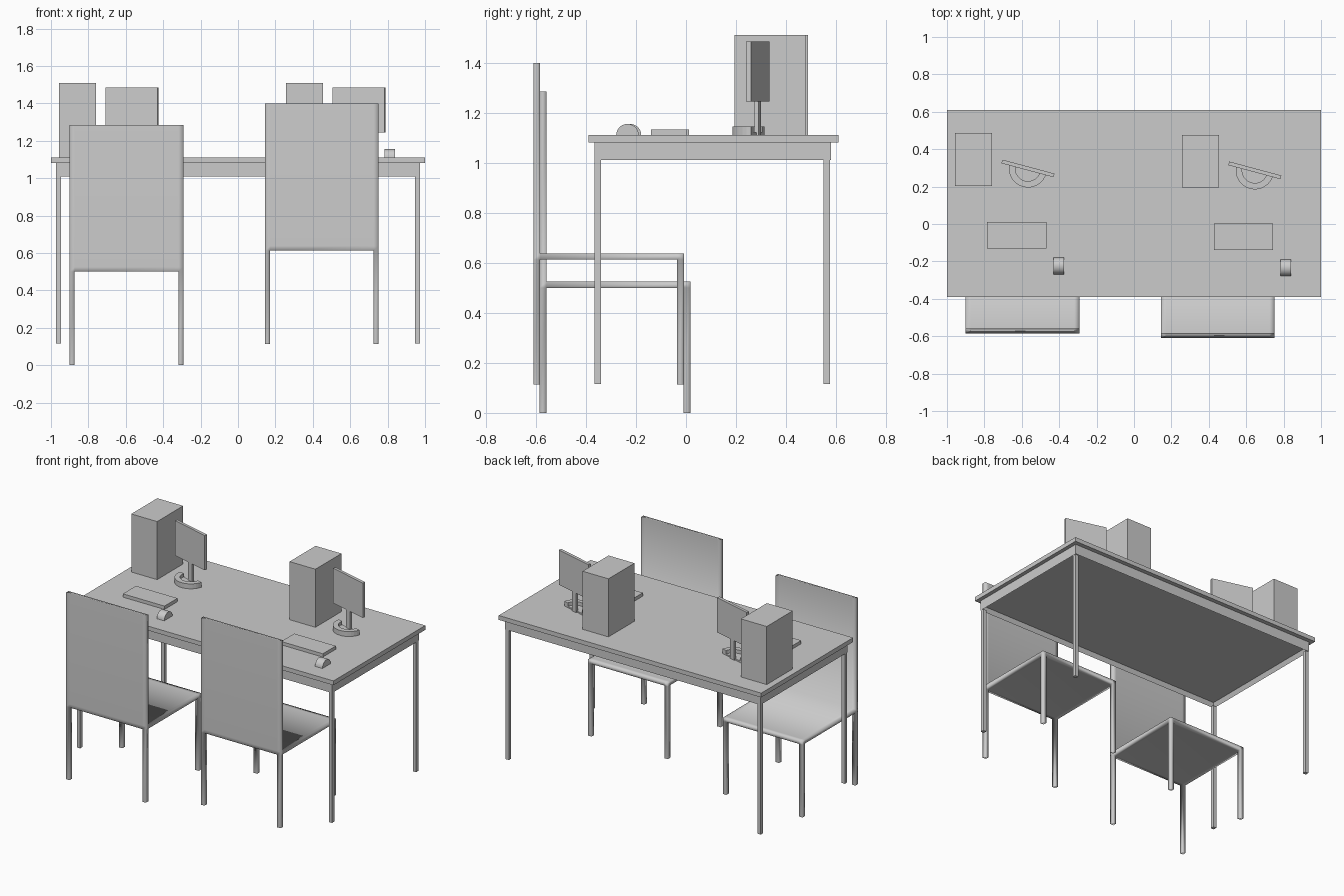
import bpy, bmesh, math
from mathutils import Matrix, Vector

cube = bpy.data.objects.get("Cube")
if cube:
    bpy.data.objects.remove(cube, do_unlink=True)

grey = bpy.data.materials.new("light grey")
grey.use_nodes = True
grey.diffuse_color = (0.6, 0.6, 0.6, 1)
grey.node_tree.nodes["Principled BSDF"].inputs["Base Color"].default_value = (0.6, 0.6, 0.6, 1)


def finish(name, bm, loc=(0, 0, 0), turn=0, smooth=False):
    bmesh.ops.recalc_face_normals(bm, faces=bm.faces)
    for f in bm.faces:
        f.smooth = smooth
    mesh = bpy.data.meshes.new(name)
    bm.to_mesh(mesh)
    bm.free()
    mesh.materials.append(grey)
    ob = bpy.data.objects.new(name, mesh)
    bpy.context.collection.objects.link(ob)
    ob.location = loc
    ob.rotation_euler.z = turn
    return ob


def add_box(bm, x, y, z):
    size = Matrix.Diagonal((x[1] - x[0], y[1] - y[0], z[1] - z[0], 1))
    mid = Vector((sum(x) / 2, sum(y) / 2, sum(z) / 2))
    bmesh.ops.create_cube(bm, size=1, matrix=Matrix.Translation(mid) @ size)


def box(name, x, y, z, loc=(0, 0, 0), turn=0):
    bm = bmesh.new()
    add_box(bm, x, y, z)
    return finish(name, bm, loc, turn)


def prism(name, outline, direction, loc, turn=0):
    bm = bmesh.new()
    face = bm.faces.new([bm.verts.new(p) for p in outline])
    ext = bmesh.ops.extrude_face_region(bm, geom=[face], use_keep_orig=True)
    verts = [g for g in ext["geom"] if isinstance(g, bmesh.types.BMVert)]
    bmesh.ops.translate(bm, verts=verts, vec=direction)
    return finish(name, bm, loc, turn)


def arc(radius, start, end, steps):
    angles = [start + (end - start) * i / steps for i in range(steps + 1)]
    return [(radius * math.cos(a), radius * math.sin(a)) for a in angles]


# Table: slab, apron box with a shallow recess underneath, and four legs
box("table_top", (-1, 1), (-0.39, 0.61), (1.08, 1.11))
bm = bmesh.new()
add_box(bm, (-0.973, 0.973), (-0.365, 0.58), (1.01, 1.08))
under = [f for f in bm.faces if f.calc_center_median().z < 1.02]
bmesh.ops.inset_region(bm, faces=under, thickness=0.02)
bmesh.ops.translate(bm, verts=under[0].verts, vec=(0, 0, 0.03))
finish("table_apron", bm)
for side, x in (("right", -0.972), ("left", 0.947)):
    for end, y in (("front", -0.365), ("back", 0.55)):
        box(f"table_leg_{end}_{side}", (x, x + 0.025), (y, y + 0.025), (0.115, 1.01))


# Chair: one welded, softly shaded mesh on a grid of cells
def chair(name, loc):
    w, d, t = 0.608, 0.602, 0.027
    xs, ys, zs = (0, t, w - t, w), (0, t, d - t, d), (0, 0.5, 0.525, 1.285)

    def solid(i, j, k):
        if k == 0:
            return i in (0, 2) and j in (0, 2)
        inside = 0 <= i <= 2 and 0 <= j <= 2
        return inside and (k == 1 or (k == 2 and j == 0))

    bm = bmesh.new()
    for i in range(3):
        for j in range(3):
            for k in range(3):
                if not solid(i, j, k):
                    continue
                for axis in range(3):
                    for s in (0, 1):
                        cell = [i, j, k]
                        cell[axis] += 2 * s - 1
                        if solid(*cell):
                            continue
                        corners = []
                        for a, b in ((0, 0), (1, 0), (1, 1), (0, 1)):
                            o = [a, b]
                            o.insert(axis, s)
                            corners.append(bm.verts.new((xs[i + o[0]], ys[j + o[1]], zs[k + o[2]])))
                        bm.faces.new(corners)
    bmesh.ops.remove_doubles(bm, verts=bm.verts, dist=0.0001)
    ob = finish(name, bm, loc, smooth=True)
    # Broad panels dominate the shading over thin edges
    ob.modifiers.new("soft_panels", "WEIGHTED_NORMAL").mode = "FACE_AREA"


chair("right_chair", (-0.9, -0.585, 0))
chair("left_chair", (0.144, -0.61, 0.113))


# Workstation: tower, monitor, keyboard and mouse
def workstation(side, dx, dy):
    loc = Vector((dx, dy, 1.11))
    box(side + "_tower", (-0.956, -0.759), (0.204, 0.487), (0, 0.4), loc)
    box(side + "_keyboard", (-0.786, -0.469), (-0.13, 0.012), (0, 0.023), loc)

    turn = math.radians(-15)
    stand = loc + Vector((-0.567, 0.297, 0))
    box(side + "_screen", (-0.144, 0.144), (-0.01, 0.01), (0.135, 0.375), stand, turn)
    box(side + "_screen_post", (-0.02, 0.02), (-0.008, 0.008), (0, 0.14), stand, turn)
    outer, inner = arc(0.102, math.pi, 2 * math.pi, 16), arc(0.068, 2 * math.pi, math.pi, 16)
    prism(side + "_stand_ring", [(x, y, 0) for x, y in outer + inner], (0, 0, 0.034), stand, turn)
    prism(side + "_stand_plate", [(x, y, 0) for x, y in inner], (0, 0, 0.01), stand, turn)

    dome = [(0, y, z) for y, z in arc(0.045, 0, math.pi, 14)]
    mouse = prism(side + "_mouse", dome, (0.056, 0, 0), loc + Vector((-0.43, -0.224, 0)))
    bpy.ops.object.select_all(action="DESELECT")
    mouse.select_set(True)
    bpy.context.view_layer.objects.active = mouse
    bpy.ops.object.shade_smooth_by_angle(angle=math.radians(35))


workstation("right", 0, 0)
workstation("left", 1.213, -0.01)
